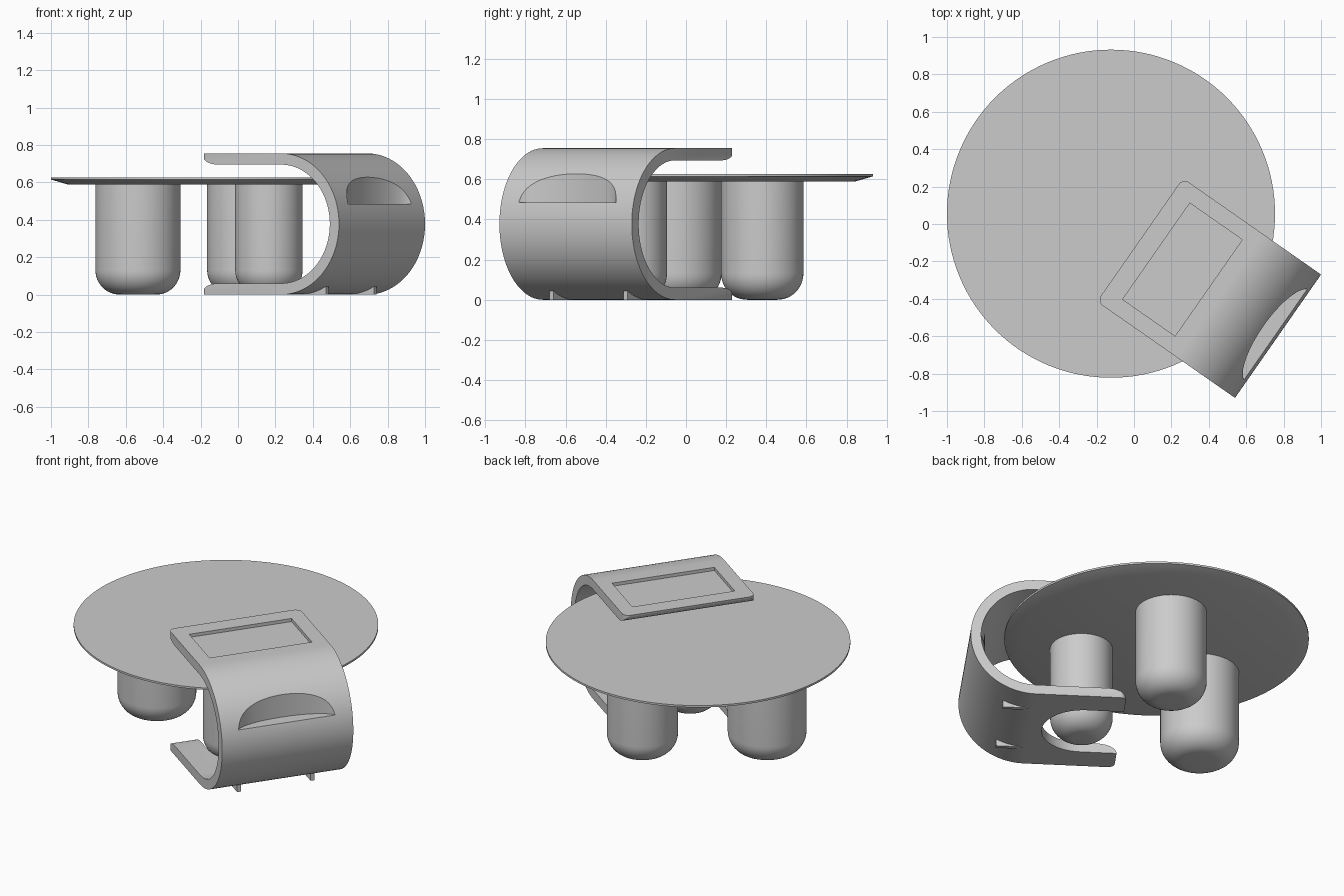
import bpy, bmesh
from math import sin, cos, pi, radians, sqrt

if "Cube" in bpy.data.objects:
    bpy.data.objects.remove(bpy.data.objects["Cube"])

PLACE = ((0.77, -0.60, 0), radians(145.1))   # curved stand: back edge, opening direction


def make(name, bm):
    bmesh.ops.recalc_face_normals(bm, faces=bm.faces)
    me = bpy.data.meshes.new(name)
    bm.to_mesh(me)
    bm.free()
    ob = bpy.data.objects.new(name, me)
    bpy.context.collection.objects.link(ob)
    return ob


def smooth(ob, angle=35):
    bpy.ops.object.select_all(action='DESELECT')
    ob.select_set(True)
    bpy.context.view_layer.objects.active = ob
    bpy.ops.object.shade_smooth_by_angle(angle=radians(angle))


def lathe(name, profile, x, y, n):
    bm = bmesh.new()
    rings = [[bm.verts.new((r * cos(2 * pi * i / n), r * sin(2 * pi * i / n), z))
              for i in range(n)] for r, z in profile]
    for a, b in zip(rings, rings[1:]):
        for i in range(n):
            j = (i + 1) % n
            bm.faces.new((a[i], a[j], b[j], b[i]))
    bm.faces.new(rings[0])
    bm.faces.new(rings[-1])
    ob = make(name, bm)
    ob.location = (x, y, 0)
    smooth(ob)
    return ob


def prism(name, pts, lo, hi, axis='z'):
    """Extrude a 2D outline along z, or an (x, z) outline along y."""
    bm = bmesh.new()
    put = (lambda p, t: (p[0], p[1], t)) if axis == 'z' else (lambda p, t: (p[0], t, p[1]))
    a = [bm.verts.new(put(p, lo)) for p in pts]
    b = [bm.verts.new(put(p, hi)) for p in pts]
    bm.faces.new(a)
    bm.faces.new(b)
    for i in range(len(pts)):
        j = (i + 1) % len(pts)
        bm.faces.new((a[i], a[j], b[j], b[i]))
    return make(name, bm)


def arc(cx, cy, rx, ry, a0, a1, n):
    return [(cx + rx * cos(radians(a0 + (a1 - a0) * i / n)),
             cy + ry * sin(radians(a0 + (a1 - a0) * i / n))) for i in range(n + 1)]


def boolean(ob, other, op):
    m = ob.modifiers.new(op, 'BOOLEAN')
    m.operation, m.object, m.solver = op, other, 'EXACT'
    bpy.ops.object.select_all(action='DESELECT')
    bpy.context.view_layer.objects.active = ob
    ob.select_set(True)
    bpy.ops.object.modifier_apply(modifier=m.name)
    bpy.data.objects.remove(other)


# Round table top with an undercut edge
lathe("table_top", [(0.79, 0.59), (0.877, 0.615), (0.877, 0.627)], -0.123, 0.055, 128)

# Three legs with rounded feet
for name, x, y, r in (("left_leg", -0.535, -0.05, 0.227),
                      ("back_leg", 0.04, 0.38, 0.205),
                      ("right_leg", 0.165, -0.275, 0.18)):
    f = 0.13
    lathe(name, arc(r - f, f, f, f, -90, 0, 12) + [(r, 0.595)], x, y, 64)

# Curved C-shaped stand: outer wall, lower lip, inner wall, upper lip
H, T, D, W = 0.755, 0.06, 0.90, 0.402
R = H / 2
outer = arc(R, R, R, R, 90, 270, 64)
profile = (outer + arc(0.79, 0, 0.11, T, 0, 90, 8)
           + arc(R, R, R - T, R - T, 270, 90, 64)
           + arc(0.79, H, 0.11, T, 270, 360, 8))
stand = prism("curved_stand", profile, -W, W, 'y')

# Inner bulge behind the back pocket, trimmed to the outer curve
bulge = prism("bulge", arc(0.0, 0, 0.115, 0.32, -90, 90, 32), 0.46, 0.655)
boolean(bulge, prism("trim", arc(R, R, R - 0.01, R - 0.01, 90, 270, 64), -W, W, 'y'), 'INTERSECT')
boolean(stand, bulge, 'UNION')

# Back pocket, recessed tray on top, U slot around the leg
pocket = [(-0.1, -0.30)] + arc(0.0, 0, 0.095, 0.30, -90, 90, 32) + [(-0.1, 0.30)]
boolean(stand, prism("pocket_cut", pocket, 0.485, 0.74), 'DIFFERENCE')
tray = [(0.452, -0.314), (0.794, -0.314), (0.794, 0.314), (0.452, 0.314)]
boolean(stand, prism("tray_cut", tray, H - 0.02, 0.9), 'DIFFERENCE')
slot = arc(0.686, 0, 0.24, 0.24, 90, 270, 32) + [(1.1, -0.24), (1.1, 0.24)]
boolean(stand, prism("slot_cut", slot, -0.1, 0.2), 'DIFFERENCE')

# Rounded plan corners on the lips
c = 0.04
plan = ([(-0.1, -0.5), (0.6, -0.5), (0.6, -W - 0.01)][:1] + [(-0.1, -W - 0.001)]
        + arc(D - c, -W + c - 0.001, c, c, -90, 0, 8)
        + arc(D - c, W - c + 0.001, c, c, 0, 90, 8) + [(-0.1, W + 0.001)])[1:]
boolean(stand, prism("plan_trim", plan, -0.1, 1.0), 'INTERSECT')
smooth(stand, 30)
parts = [stand]

# Small support fins under the curve
for name, v in (("fin_a", -0.225), ("fin_b", 0.225)):
    under = [(0.2 + 0.17 * i / 8, R - sqrt(R * R - (R - 0.2 - 0.17 * i / 8) ** 2) + 0.004)
             for i in range(9)]
    parts.append(prism(name, [(0.2, 0)] + under + [(0.37, 0)], v - 0.012, v + 0.012, 'y'))

for ob in parts:
    ob.location = PLACE[0]
    ob.rotation_euler.z = PLACE[1]
